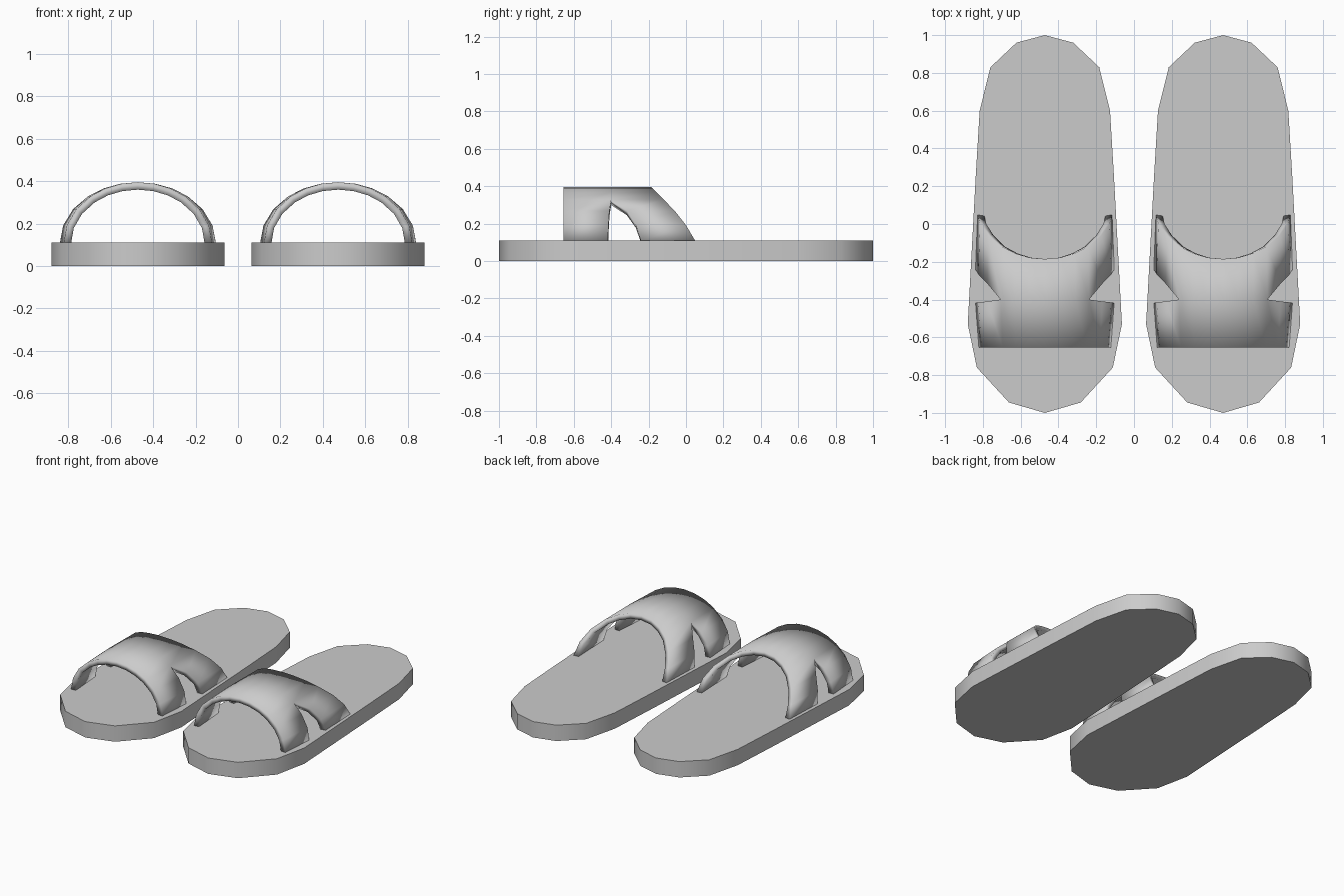
import bpy, bmesh, math

if "Cube" in bpy.data.objects:
    bpy.data.objects.remove(bpy.data.objects["Cube"])

SOLE_TOP = 0.11
CENTRE = 0.472


def finish(bm, name, x):
    mesh = bpy.data.meshes.new(name)
    bm.to_mesh(mesh)
    bm.free()
    ob = bpy.data.objects.new(name, mesh)
    bpy.context.collection.objects.link(ob)
    ob.location.x = x
    bpy.ops.object.select_all(action='DESELECT')
    ob.select_set(True)
    bpy.context.view_layer.objects.active = ob
    bpy.ops.object.shade_smooth_by_angle(angle=math.radians(35))
    return ob


def make_sole(name, x):
    # half outline from heel to toe, mirrored, then extruded
    half = [(0, 1.0), (0.15, 0.96), (0.288, 0.83), (0.345, 0.60), (0.366, 0.25),
            (0.408, -0.53), (0.36, -0.76), (0.19, -0.945), (0, -1.0)]
    outline = half + [(-px, py) for px, py in half[-2:0:-1]]
    bm = bmesh.new()
    base = bm.faces.new([bm.verts.new((px, py, 0)) for px, py in outline])
    top = bmesh.ops.extrude_face_region(bm, geom=[base])['geom']
    for v in top:
        if isinstance(v, bmesh.types.BMVert):
            v.co.z = SOLE_TOP
    if not any(f.normal.z < 0 and f.calc_center_median().z == 0 for f in bm.faces):
        pass
    bmesh.ops.recalc_face_normals(bm, faces=bm.faces)
    return finish(bm, name, x)


def strap_half_width(y):
    # strap flares slightly around the side notches
    keys = [(-0.655, 0.350), (-0.41, 0.368), (-0.24, 0.368), (0.06, 0.356)]
    for (y0, w0), (y1, w1) in zip(keys, keys[1:]):
        if y <= y1:
            return w0 + (w1 - w0) * (y - y0) / (y1 - y0)
    return keys[-1][1]


def make_strap(name, x):
    # per arch step, from the side up to the crown
    angles = [0, 17, 34, 50.5, 64, 77, 90]
    notch_front = [-0.418, -0.415, -0.41, -0.40, -0.40, -0.40, -0.40]
    notch_back = [-0.24, -0.267, -0.315, -0.40, -0.40, -0.40, -0.40]
    rear = [0.05, 0.0, -0.06, -0.12, -0.155, -0.178, -0.185]
    bm = bmesh.new()
    columns = []
    for j in range(13):
        i = min(j, 12 - j)
        side = 1 if j <= 6 else -1
        t = math.radians(angles[i])
        columns.append([
            bm.verts.new((side * strap_half_width(y) * math.cos(t), y,
                          SOLE_TOP - 0.003 + 0.288 * math.sin(t)))
            for y in (-0.655, notch_front[i], notch_back[i], rear[i])])
    for a, b in zip(columns, columns[1:]):
        for k in (0, 2):
            bm.faces.new((a[k], a[k + 1], b[k + 1], b[k]))
    bmesh.ops.remove_doubles(bm, verts=bm.verts, dist=0.0005)
    ob = finish(bm, name, x)
    # leather thickness, inwards
    mod = ob.modifiers.new("thickness", 'SOLIDIFY')
    mod.thickness = 0.035
    mod.offset = -1
    bpy.ops.object.modifier_move_to_index(modifier=mod.name, index=0)
    return ob


for label, x in (("left", -CENTRE), ("right", CENTRE)):
    make_sole(label + "_sole", x)
    make_strap(label + "_strap", x)
